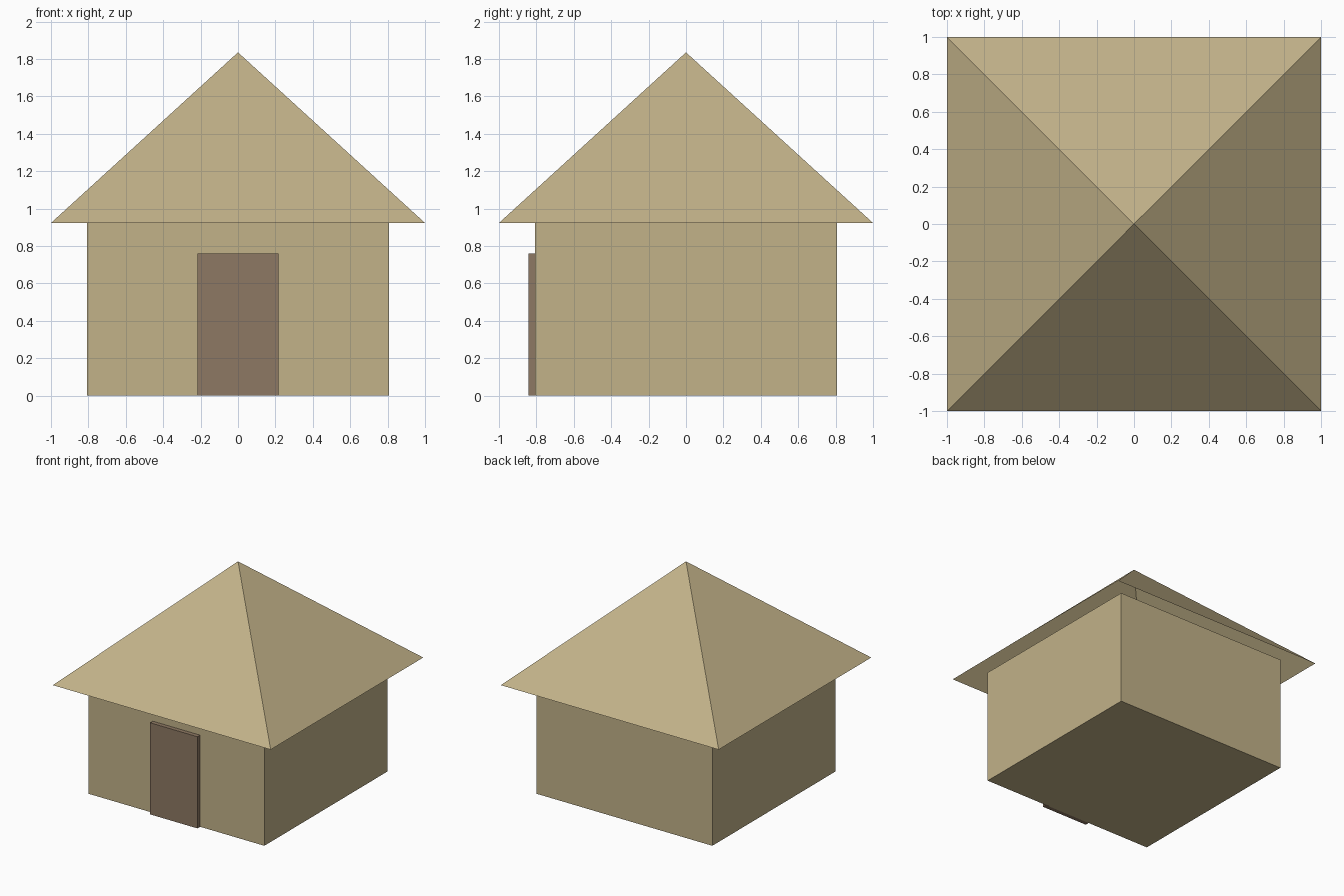
import bpy
import bmesh

if "Cube" in bpy.data.objects:
    bpy.data.objects.remove(bpy.data.objects["Cube"])


def material(name, color):
    m = bpy.data.materials.new(name)
    m.diffuse_color = (*color, 1.0)
    m.use_nodes = True
    m.node_tree.nodes["Principled BSDF"].inputs["Base Color"].default_value = m.diffuse_color
    return m


def add_object(name, bm, mat):
    bmesh.ops.recalc_face_normals(bm, faces=bm.faces[:])
    mesh = bpy.data.meshes.new(name)
    bm.to_mesh(mesh)
    bm.free()
    mesh.materials.append(mat)
    obj = bpy.data.objects.new(name, mesh)
    bpy.context.collection.objects.link(obj)
    return obj


def box(name, lo, hi, mat):
    bm = bmesh.new()
    bmesh.ops.create_cube(bm, size=1.0)
    for v in bm.verts:
        v.co = [(a + b) / 2 + c * (b - a) for a, b, c in zip(lo, hi, v.co)]
    return add_object(name, bm, mat)


straw = material("straw", (0.54, 0.445, 0.25))
wood = material("brown wood", (0.27, 0.19, 0.125))

WALL = 0.807     # half width of the walls
EAVE = 0.923     # height of the roof edge
APEX = 1.835     # height of the roof tip

# Walls, rising a little way inside the hollow roof
box("walls", (-WALL, -WALL, 0), (WALL, WALL, 0.97), straw)

# Door slab on the front wall
box("door", (-0.217, -0.842, 0), (0.217, -WALL + 0.01, 0.76), wood)

# Pyramid roof, open underneath
bm = bmesh.new()
tip = bm.verts.new((0, 0, APEX))
rim = [bm.verts.new((x, y, EAVE)) for x, y in ((-1, -1), (1, -1), (1, 1), (-1, 1))]
for i in range(4):
    bm.faces.new((rim[i], rim[(i + 1) % 4], tip))
add_object("roof", bm, straw)
